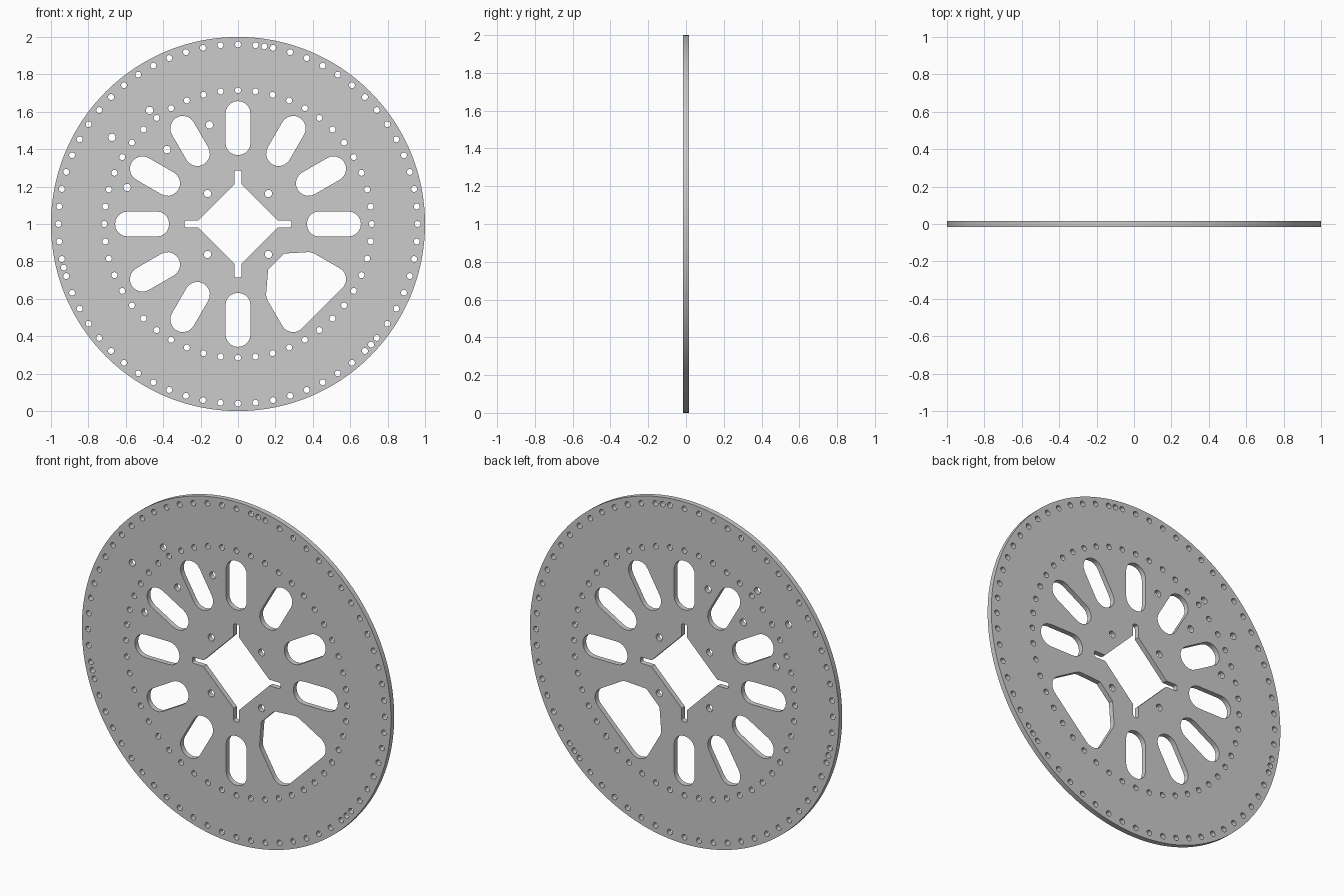
import bpy, bmesh
from math import cos, sin, radians, pi

if "Cube" in bpy.data.objects:
    bpy.data.objects.remove(bpy.data.objects["Cube"])

HALF_THICK = 0.015
outlines = []


def polar(r, deg):
    return (r * cos(radians(deg)), r * sin(radians(deg)))


def arc(c, r, a0, a1, n=10):
    return [(c[0] + r * cos(radians(a0 + (a1 - a0) * i / n)),
             c[1] + r * sin(radians(a0 + (a1 - a0) * i / n))) for i in range(n + 1)]


def circle(c, r, n=16):
    outlines.append(arc(c, r, 0, 360, n)[:-1])


# Disc rim
circle((0, 0), 1.0, 192)

# Outer ring of 64 holes, plus three half-step index holes
step = 360 / 64
for i in list(range(64)) + [14.5, 34.5, 56.5]:
    circle(polar(0.96, i * step), 0.016)

# Inner ring of 48 holes
for i in range(48):
    circle(polar(0.715, i * 7.5), 0.016)

# Mounting holes around the centre and scattered at upper left
for x, z in [(-0.163, 0.163), (0.163, 0.163), (-0.163, -0.163), (0.163, -0.163),
             (-0.674, 0.463), (-0.38, 0.398), (-0.153, 0.53),
             (-0.473, 0.607), (-0.593, 0.195)]:
    circle((x, z), 0.02)

# Ten radial slots
R_IN, R_OUT, R_CAP = 0.435, 0.59, 0.067
for a in range(0, 300, 30):
    outlines.append(arc(polar(R_OUT, a), R_CAP, a - 90, a + 90)
                    + arc(polar(R_IN, a), R_CAP, a + 90, a + 270))

# Large window spanning the last two slot positions
outlines.append(arc(polar(R_OUT, -30), R_CAP, -45, 60)
                + arc(polar(R_IN, -30), R_CAP, 60, 95, 5)
                + [(0.246, -0.158), (0.161, -0.243)]
                + arc(polar(R_IN, -60), R_CAP, 175, 210, 5)
                + arc(polar(R_OUT, -60), R_CAP, 210, 315))

# Central diamond opening with a keyway at each corner
w, d, end, r = 0.018, 0.23, 0.285, 0.009
key = ([(d - w, -w)] + arc((end - r, -w + r), r, -90, 0, 4)
       + arc((end - r, w - r), r, 0, 90, 4) + [(d - w, w)])
diamond = []
for k in range(4):
    c, s = round(cos(k * pi / 2)), round(sin(k * pi / 2))
    diamond += [(x * c - y * s, x * s + y * c) for x, y in key]
outlines.append(diamond)

# Filled, extruded profile turned upright
curve = bpy.data.curves.new("perforated_disc", 'CURVE')
curve.dimensions = '2D'
curve.fill_mode = 'BOTH'
curve.extrude = HALF_THICK
for pts in outlines:
    sp = curve.splines.new('POLY')
    sp.points.add(len(pts) - 1)
    for p, (x, y) in zip(sp.points, pts):
        p.co = (x, y, 0, 1)
    sp.use_cyclic_u = True
disc = bpy.data.objects.new("perforated_disc", curve)
bpy.context.collection.objects.link(disc)
disc.rotation_euler = (pi / 2, 0, 0)
disc.location = (0, 0, 1)
bpy.context.view_layer.objects.active = disc
disc.select_set(True)
bpy.ops.object.convert(target='MESH')
disc = bpy.context.object

# Weld caps to walls
bm = bmesh.new()
bm.from_mesh(disc.data)
bmesh.ops.remove_doubles(bm, verts=bm.verts, dist=0.0001)
bmesh.ops.recalc_face_normals(bm, faces=bm.faces)
bm.to_mesh(disc.data)
bm.free()
bpy.ops.object.transform_apply(location=True, rotation=True, scale=True)
bpy.ops.object.shade_smooth_by_angle(angle=radians(30))
